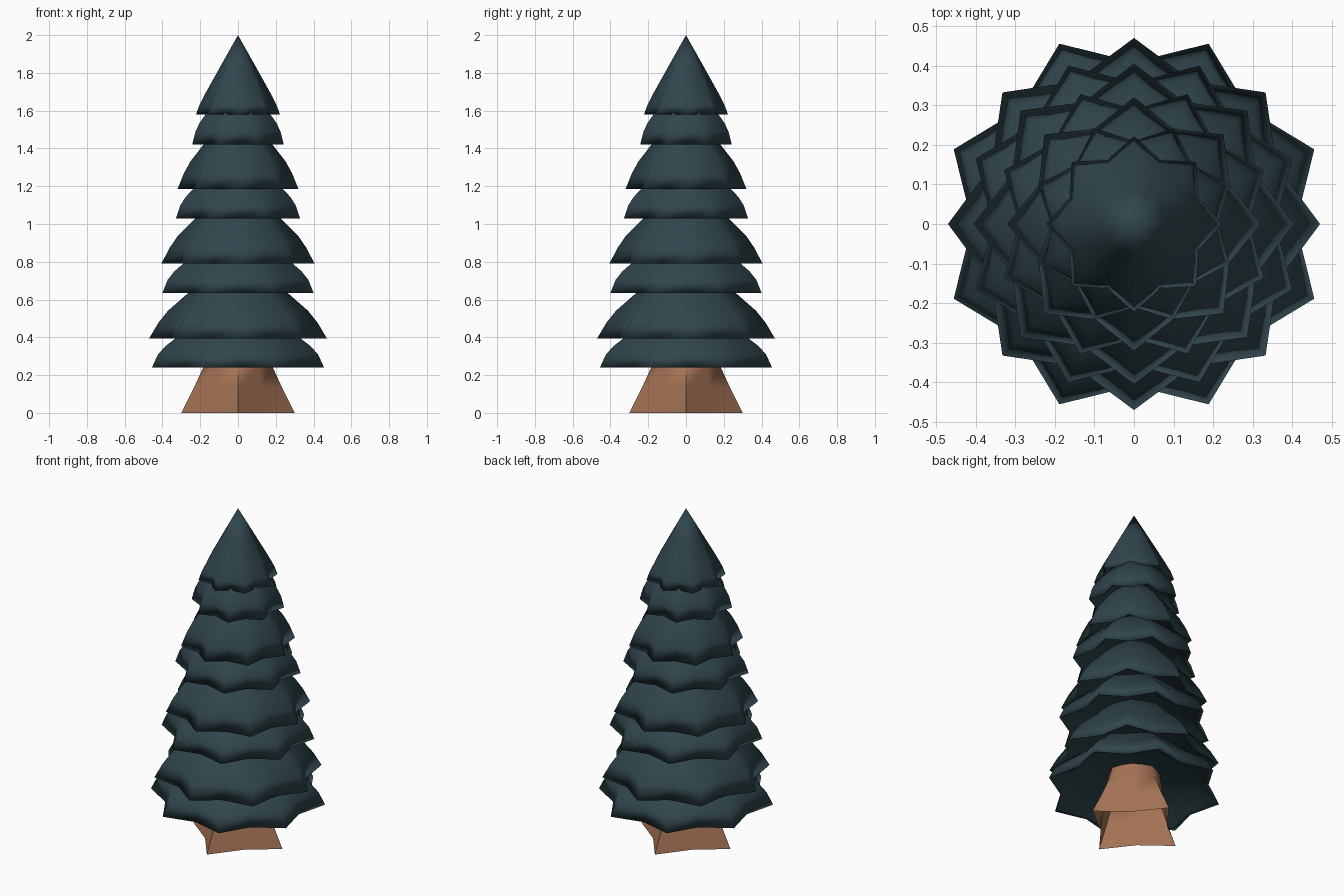
import bpy, bmesh, math

if "Cube" in bpy.data.objects:
    bpy.data.objects.remove(bpy.data.objects["Cube"])


def material(name, rgb):
    m = bpy.data.materials.new(name)
    m.diffuse_color = (*rgb, 1)
    m.use_nodes = True
    m.node_tree.nodes["Principled BSDF"].inputs["Base Color"].default_value = m.diffuse_color
    return m


def star_loft(name, rings, points, turn, mat, smooth):
    """Loft star rings (tip radius, valley radius, z); a zero radius closes to a point."""
    bm = bmesh.new()
    n = points * 2
    loops = []
    for tip, valley, z in rings:
        if tip == 0:
            loops.append([bm.verts.new((0, 0, z))] * n)
            continue
        loops.append([])
        for i in range(n):
            r = valley if i % 2 else tip
            a = turn + math.pi * i / points
            loops[-1].append(bm.verts.new((r * math.cos(a), r * math.sin(a), z)))
    for a, b in zip(loops, loops[1:]):
        for i in range(n):
            j = (i + 1) % n
            bm.faces.new(list(dict.fromkeys((a[i], a[j], b[j], b[i]))))
    bmesh.ops.recalc_face_normals(bm, faces=bm.faces)
    me = bpy.data.meshes.new(name)
    bm.to_mesh(me)
    bm.free()
    ob = bpy.data.objects.new(name, me)
    bpy.context.collection.objects.link(ob)
    me.materials.append(mat)
    bpy.ops.object.select_all(action='DESELECT')
    ob.select_set(True)
    bpy.context.view_layer.objects.active = ob
    bpy.ops.object.shade_smooth_by_angle(angle=math.radians(smooth))
    return ob


needles = material("needles", (0.03, 0.061, 0.074))
bark = material("bark", (0.376, 0.171, 0.091))

# Trunk: four-pointed flared foot, open at the bottom
star_loft("trunk", [(0.30, 0.185, 0), (0.235, 0.17, 0.13),
                    (0.18, 0.155, 0.25), (0.15, 0.14, 0.36)],
          4, 0, bark, 70)

# Branch tiers, top to bottom: rim radius, rim height, height to apex
tiers = [(0.222, 1.58, 0.42), (0.262, 1.42, 0.36), (0.32, 1.185, 0.44), (0.355, 1.03, 0.40),
         (0.405, 0.79, 0.50), (0.433, 0.635, 0.46), (0.47, 0.395, 0.56), (0.493, 0.24, 0.50)]
for k, (R, z, h) in enumerate(tiers):
    lower = k % 2                      # every second tier is turned half a point
    v = 0.86 - 0.015 / R               # valley to tip ratio at the rim
    if lower:
        outer = [(0.93, 0.07), (0.84, 0.115), (0.71, 0.16)]
    elif k == 0:
        outer = [(0.92, 0.05), (0.77, 0.115), (0.38, 0.27)]
    else:
        outer = [(0.90, 0.08), (0.79, 0.145), (0.56, 0.24)]
    # hollow underside, rim, steep lip, shoulder, cone
    rings = [(0, 0, z + 0.10), (0.12, 0.11, z + 0.10), (R * 0.78, R * 0.72, z + 0.05),
             (R * 0.95, R * v * 0.96, z + 0.008), (R, R * v, z)]
    for f, dz in outer:
        w = v + (0.95 - v) * dz / h
        rings.append((R * f, R * f * w, z + dz))
    rings.append((0, 0, z + h))
    star_loft(f"branch_tier_{k + 1}", rings, 8, lower * math.pi / 8, needles, 179)
